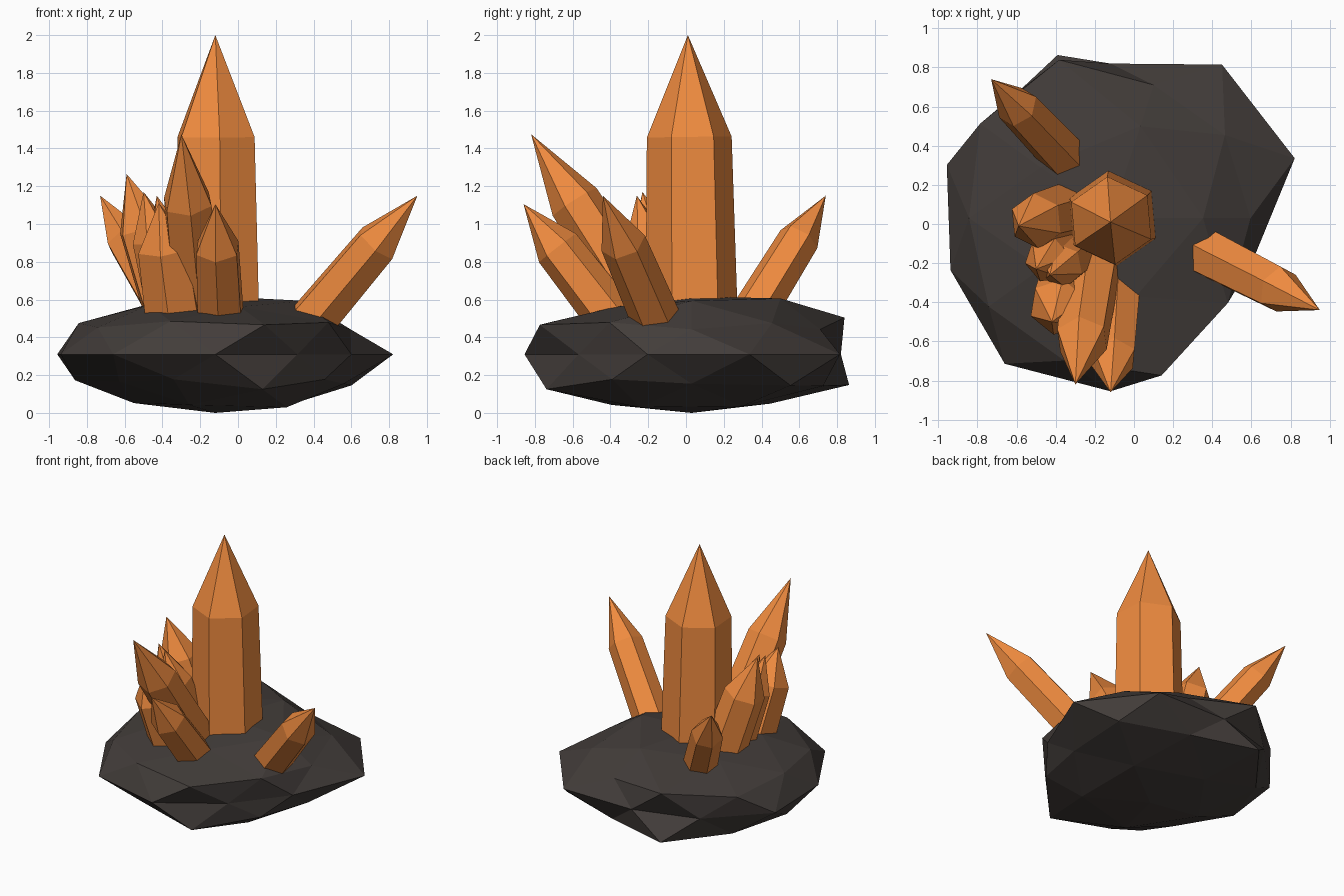
import bpy, bmesh, math
from mathutils import Vector

if "Cube" in bpy.data.objects:
    bpy.data.objects.remove(bpy.data.objects["Cube"])


def material(name, color):
    m = bpy.data.materials.new(name)
    m.diffuse_color = (*color, 1)
    m.use_nodes = True
    m.node_tree.nodes["Principled BSDF"].inputs["Base Color"].default_value = m.diffuse_color
    return m


def finish(bm, name, mat):
    bmesh.ops.recalc_face_normals(bm, faces=bm.faces)
    me = bpy.data.meshes.new(name)
    bm.to_mesh(me)
    bm.free()
    me.materials.append(mat)
    ob = bpy.data.objects.new(name, me)
    bpy.context.collection.objects.link(ob)
    return ob


stone = material("dark_stone", (0.055, 0.046, 0.042))
amber = material("orange_crystal", (0.87, 0.26, 0.05))

# Rock base: flattened icosphere, each ring pushed in or out
# (key = ring height x 100, values run counter-clockwise from +x)
RINGS = {
    100: [0.83],
    85: [0.90, 0.94, 0.84, 0.83, 0.80],
    53: [0.85, 1.00, 0.85, 0.90, 0.87],
    45: [0.80, 0.80, 0.92, 0.86, 0.945],
    0: [0.99, 0.97, 0.79, 0.80, 0.88, 0.86, 0.92, 0.885, 0.74, 0.757],
    -45: [0.995, 0.98, 0.83, 0.80, 0.80],
    -53: [0.80, 0.86, 0.85, 0.74, 0.95],
    -85: [0.87, 0.83, 0.82, 0.85, 0.89],
    -100: [0.838],
}
bm = bmesh.new()
bmesh.ops.create_icosphere(bm, subdivisions=2, radius=1)
for v in bm.verts:
    key = min(RINGS, key=lambda k: abs(k / 100 - v.co.z))
    ring = RINGS[key]
    angle = (math.atan2(v.co.y, v.co.x) + 0.01) % math.tau
    f = ring[int(angle / math.tau * len(ring))]
    v.co = Vector((-0.12 + v.co.x * f, 0.03 + v.co.y * f, 0.31 + v.co.z * f * 0.37))
finish(bm, "rock_base", stone)


# Crystal: slightly tapered six-sided prism with a pointed end
def crystal(name, base, tip, radius, spin=30, shoulder=0.64, taper=0.92):
    base, tip = Vector(base), Vector(tip)
    axis = tip - base
    turn = Vector((0, 0, 1)).rotation_difference(axis)
    bm = bmesh.new()

    def hexagon(t, r):
        return [bm.verts.new(base + axis * t + turn @ Vector((
            r * math.cos(math.radians(spin + 60 * i)),
            r * math.sin(math.radians(spin + 60 * i)), 0))) for i in range(6)]

    low, high = hexagon(0, radius), hexagon(shoulder, radius * taper)
    point = bm.verts.new(tip)
    bm.faces.new(low)
    for i in range(6):
        j = (i + 1) % 6
        bm.faces.new((low[i], low[j], high[j], high[i]))
        bm.faces.new((high[i], high[j], point))
    finish(bm, name, amber)


crystal("main_crystal", (-0.11, 0.03, 0.50), (-0.12, 0.01, 2.0), 0.245, 35)
crystal("right_crystal", (0.36, -0.14, 0.45), (0.95, -0.44, 1.15), 0.133, 32)
crystal("back_left_crystal", (-0.355, 0.345, 0.51), (-0.73, 0.74, 1.15), 0.12, 25)
crystal("front_tall_crystal", (-0.205, -0.18, 0.48), (-0.30, -0.82, 1.475), 0.15, 35)
crystal("front_low_crystal", (-0.09, -0.36, 0.46), (-0.12, -0.86, 1.105), 0.135, 25)
crystal("front_left_crystal", (-0.33, -0.29, 0.46), (-0.42, -0.50, 1.11), 0.165, 20)
crystal("left_crystal", (-0.34, 0.06, 0.48), (-0.59, -0.01, 1.265), 0.155, 35)
crystal("left_small_crystal", (-0.34, -0.10, 0.48), (-0.50, -0.23, 1.17), 0.13, 10)
crystal("left_inner_crystal", (-0.27, -0.13, 0.48), (-0.43, -0.26, 1.15), 0.125, 40)
